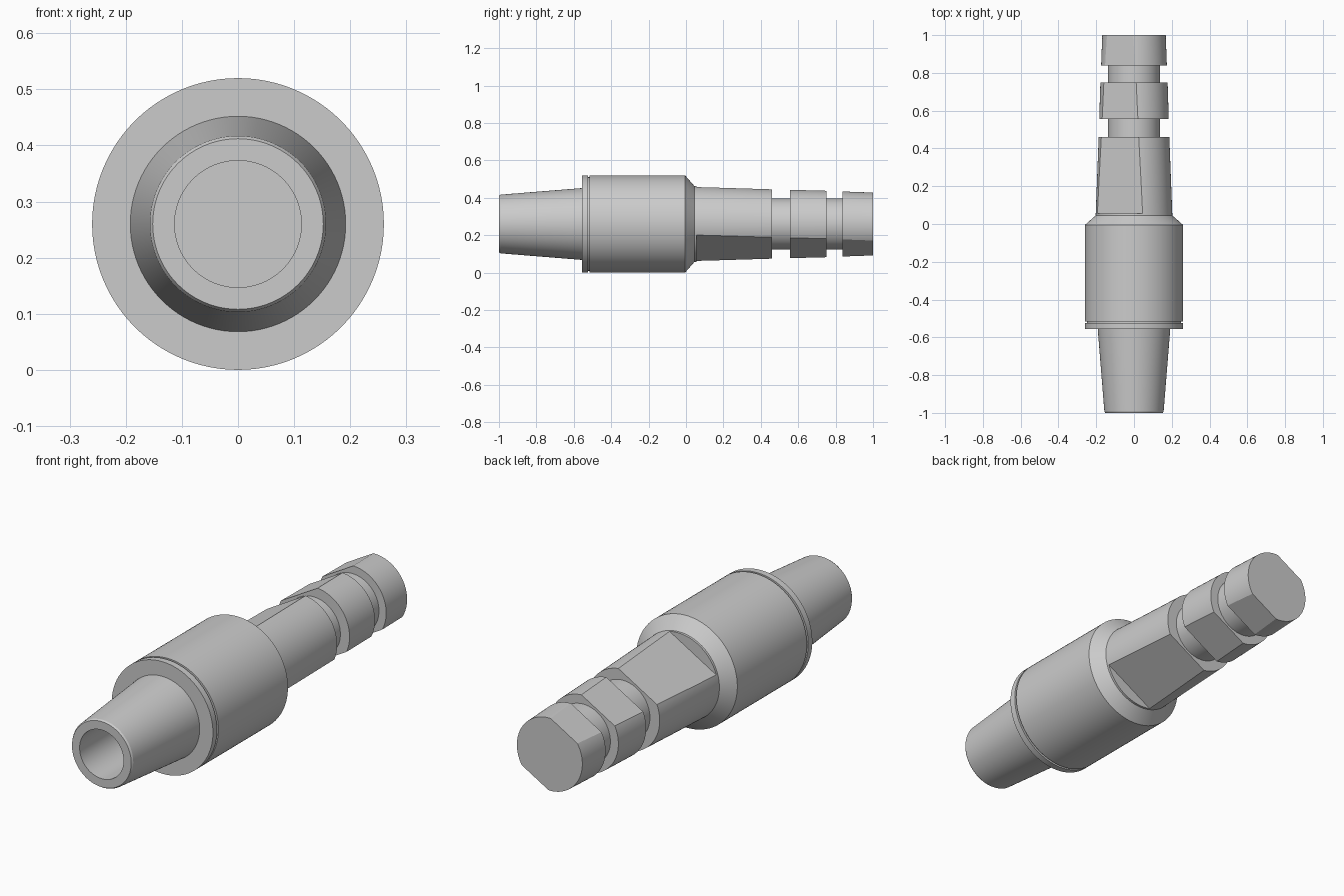
import bpy, bmesh, math
from mathutils import Matrix, Vector

if "Cube" in bpy.data.objects:
    bpy.data.objects.remove(bpy.data.objects["Cube"])

AXIS_Z = 0.26
SEGS = 96


def lathe(name, profile):
    """Revolve (y, radius) points around the long axis; ends are capped."""
    bm = bmesh.new()
    rings = []
    for y, r in profile:
        ring = []
        for i in range(SEGS):
            a = 2 * math.pi * i / SEGS
            ring.append(bm.verts.new((r * math.cos(a), y, AXIS_Z + r * math.sin(a))))
        rings.append(ring)
    for a, b in zip(rings, rings[1:]):
        for i in range(SEGS):
            j = (i + 1) % SEGS
            bm.faces.new((a[i], a[j], b[j], b[i]))
    bm.faces.new(rings[0])
    bm.faces.new(rings[-1])
    bmesh.ops.recalc_face_normals(bm, faces=bm.faces)
    mesh = bpy.data.meshes.new(name)
    bm.to_mesh(mesh)
    bm.free()
    obj = bpy.data.objects.new(name, mesh)
    bpy.context.collection.objects.link(obj)
    return obj


def flat_cutter(name, angle):
    """Box whose inner face lies 0.148 from the axis, facing the given angle."""
    rot = Matrix.Rotation(-angle, 4, 'Y')
    centre = Vector((0, 0.555, AXIS_Z)) + rot @ Vector((0.148 + 0.1, 0.0, 0.0))
    bpy.ops.mesh.primitive_cube_add(size=1)
    box = bpy.context.object
    box.name = name
    box.matrix_world = Matrix.Translation(centre) @ rot @ Matrix.Diagonal((0.2, 1.0, 0.6, 1))
    box.hide_render = True
    return box


# Whole turned body: blind bore, nose cone, flange, barrel, tapered shank, two grooves
profile = [
    (-0.55, 0.113), (-1.0, 0.113),
    (-1.0, 0.152), (-0.992, 0.157), (-0.555, 0.192),
    (-0.555, 0.26), (-0.525, 0.26), (-0.525, 0.25), (-0.515, 0.25), (-0.515, 0.26),
    (-0.005, 0.26), (0.045, 0.203),
    (0.46, 0.187), (0.46, 0.137), (0.555, 0.137),
    (0.555, 0.184), (0.75, 0.178), (0.75, 0.137), (0.838, 0.137),
    (0.838, 0.174), (1.0, 0.168),
]
body = lathe("connector_body", profile)

# Two opposite wrench flats along the shank
for i, deg in enumerate((120, -60)):
    cutter = flat_cutter(f"flat_cutter_{i}", math.radians(deg))
    mod = body.modifiers.new("flat", 'BOOLEAN')
    mod.operation = 'DIFFERENCE'
    mod.solver = 'EXACT'
    mod.object = cutter
    bpy.context.view_layer.objects.active = body
    bpy.ops.object.modifier_apply(modifier=mod.name)
    bpy.data.objects.remove(cutter)

bpy.ops.object.select_all(action='DESELECT')
body.select_set(True)
bpy.context.view_layer.objects.active = body
bpy.ops.object.shade_smooth_by_angle(angle=math.radians(25))
